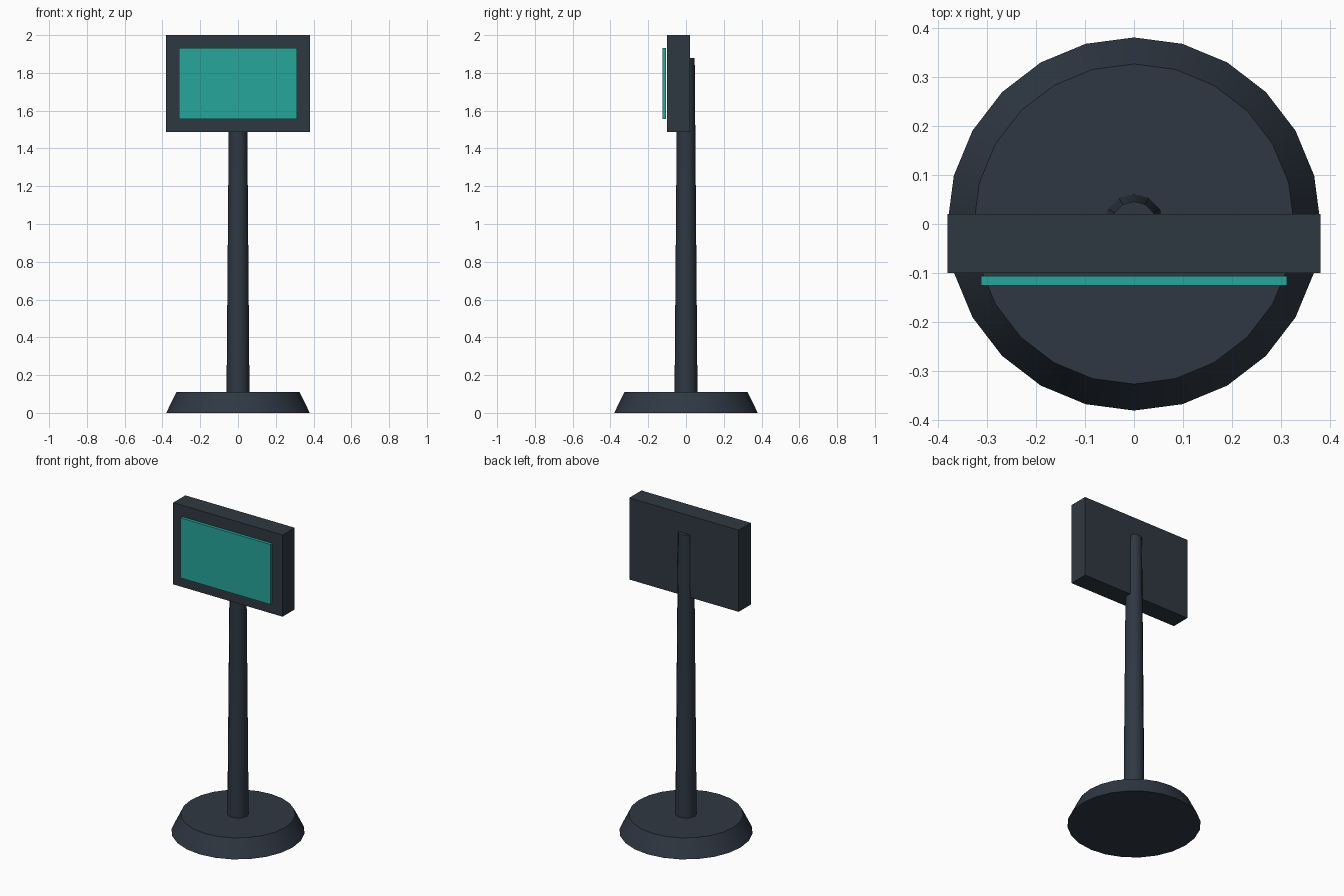
import bpy, math

if "Cube" in bpy.data.objects:
    bpy.data.objects.remove(bpy.data.objects["Cube"])


def material(name, rgb):
    m = bpy.data.materials.new(name)
    m.diffuse_color = (*rgb, 1)
    m.use_nodes = True
    m.node_tree.nodes["Principled BSDF"].inputs["Base Color"].default_value = m.diffuse_color
    return m


slate = material("dark slate", (0.028, 0.039, 0.056))
charcoal = material("dark charcoal", (0.028, 0.040, 0.052))
teal = material("teal", (0.019, 0.381, 0.323))


def finish(name, mat):
    ob = bpy.context.object
    ob.name = name
    ob.data.materials.append(mat)
    return ob


def cone(name, sides, r1, r2, z1, z2, mat):
    bpy.ops.mesh.primitive_cone_add(vertices=sides, radius1=r1, radius2=r2,
                                    depth=z2 - z1, location=(0, 0, (z1 + z2) / 2))
    bpy.ops.object.shade_smooth_by_angle(angle=math.radians(35))
    return finish(name, mat)


def box(name, lo, hi, mat):
    bpy.ops.mesh.primitive_cube_add(size=1, location=[(a + b) / 2 for a, b in zip(lo, hi)])
    bpy.context.object.scale = [b - a for a, b in zip(lo, hi)]
    bpy.ops.object.transform_apply(location=False, rotation=False, scale=True)
    return finish(name, mat)


# Weighted foot and tapered post
cone("base", 24, 0.38, 0.326, 0, 0.11, slate)
cone("post", 12, 0.061, 0.046, 0.08, 1.88, slate)

# Display housing with its screen just in front
box("housing", (-0.38, -0.10, 1.487), (0.38, 0.02, 2.0), charcoal)
box("screen", (-0.312, -0.125, 1.555), (0.312, -0.106, 1.932), teal)
